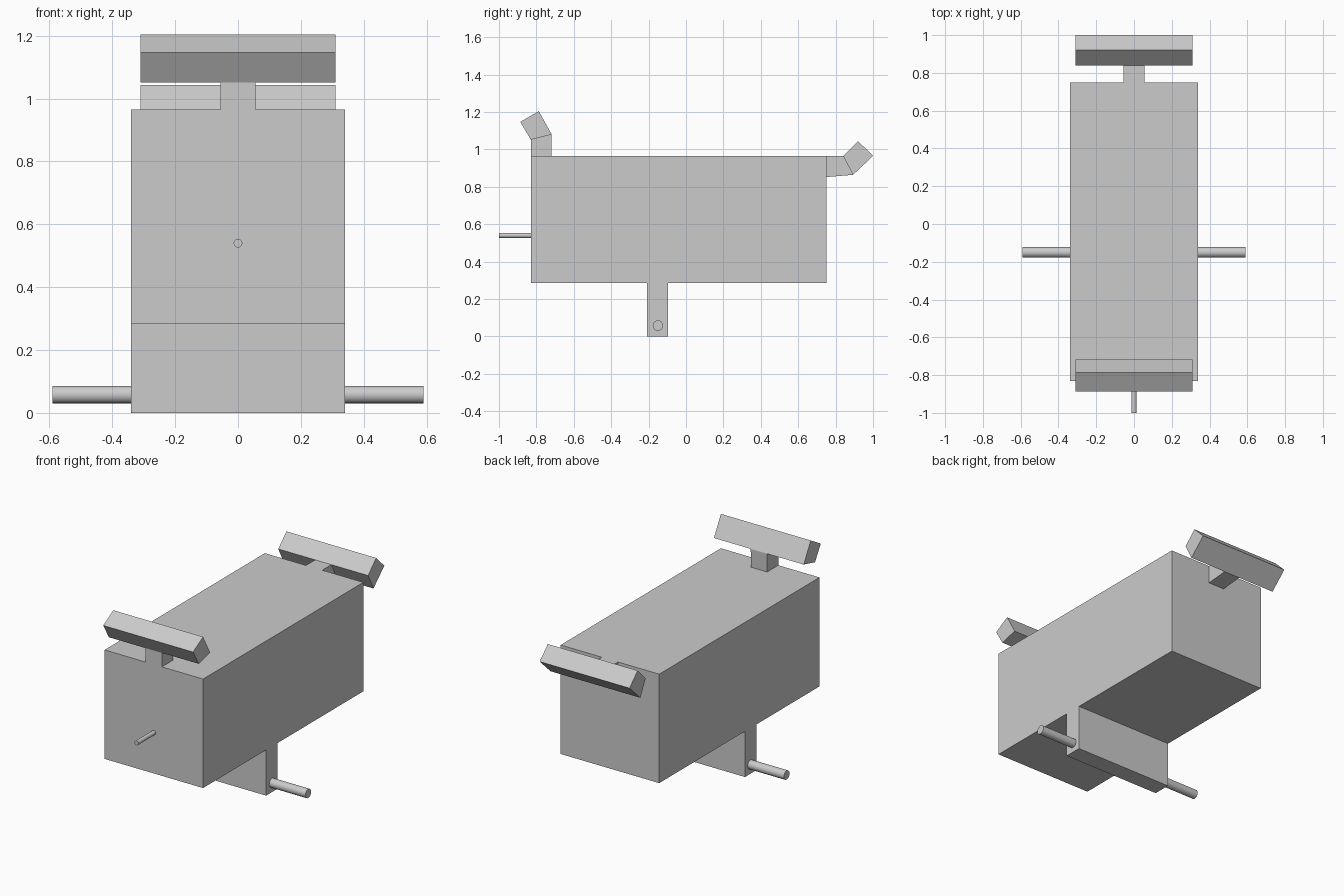
import bpy, bmesh
from mathutils import Matrix, Vector

if "Cube" in bpy.data.objects:
    bpy.data.objects.remove(bpy.data.objects["Cube"])


def finish(name, bm):
    bmesh.ops.recalc_face_normals(bm, faces=bm.faces)
    mesh = bpy.data.meshes.new(name)
    bm.to_mesh(mesh)
    bm.free()
    obj = bpy.data.objects.new(name, mesh)
    bpy.context.collection.objects.link(obj)
    return obj


def side_profile(name, points, half_width):
    """Extrude a (y, z) outline symmetrically across x."""
    bm = bmesh.new()
    face = bm.faces.new([bm.verts.new((-half_width, y, z)) for y, z in points])
    ext = bmesh.ops.extrude_face_region(bm, geom=[face])
    verts = [v for v in ext["geom"] if isinstance(v, bmesh.types.BMVert)]
    bmesh.ops.translate(bm, verts=verts, vec=(2 * half_width, 0, 0))
    return finish(name, bm)


def rect(y0, y1, z0, z1):
    return [(y0, z0), (y1, z0), (y1, z1), (y0, z1)]


def rod(name, start, end, radius):
    a, b = Vector(start), Vector(end)
    axis = b - a
    turn = axis.to_track_quat('Z', 'Y').to_matrix().to_4x4()
    bm = bmesh.new()
    bmesh.ops.create_cone(bm, cap_ends=True, segments=16, radius1=radius,
                          radius2=radius, depth=axis.length,
                          matrix=Matrix.Translation((a + b) / 2) @ turn)
    obj = finish(name, bm)
    with bpy.context.temp_override(object=obj, active_object=obj,
                                   selected_objects=[obj],
                                   selected_editable_objects=[obj]):
        bpy.ops.object.shade_smooth_by_angle()
    return obj


# Main body and the full-width support below it
side_profile("body", rect(-0.83, 0.75, 0.285, 0.965), 0.34)
side_profile("lower_support", rect(-0.208, -0.096, 0, 0.285), 0.34)

# Tilted bar on a neck, front top
side_profile("front_neck", [(-0.83, 0.965), (-0.72, 0.965),
                            (-0.718, 1.08), (-0.83, 1.052)], 0.056)
side_profile("front_bar", [(-0.83, 1.052), (-0.718, 1.08),
                           (-0.787, 1.204), (-0.886, 1.147)], 0.31)

# Tilted bar on a neck, rear
side_profile("rear_neck", [(0.75, 0.852), (0.893, 0.864),
                           (0.84, 0.965), (0.75, 0.965)], 0.056)
side_profile("rear_bar", [(0.84, 0.965), (0.893, 0.864),
                          (1.0, 0.965), (0.92, 1.044)], 0.31)

# Side pegs and the front pin
for side, name in ((-1, "left_peg"), (1, "right_peg")):
    rod(name, (side * 0.34, -0.15, 0.058), (side * 0.59, -0.15, 0.058), 0.028)
rod("front_pin", (0, -0.83, 0.54), (0, -1.0, 0.54), 0.014)
